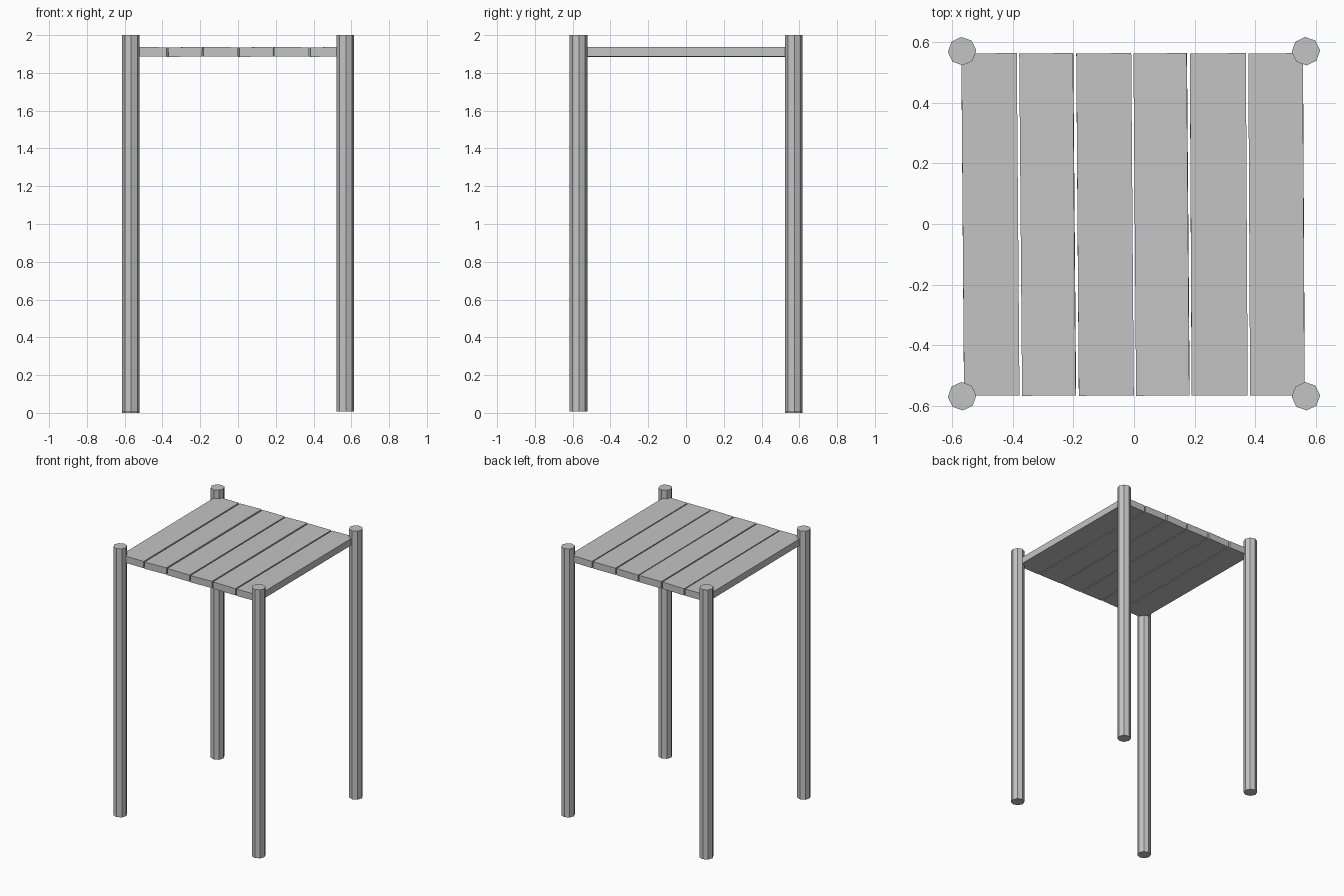
import bpy
from math import atan2, radians, pi, hypot

cube = bpy.data.objects.get("Cube")
if cube:
    bpy.data.objects.remove(cube, do_unlink=True)

grey = bpy.data.materials.new("plain grey")
grey.use_nodes = True
colour = (0.55, 0.55, 0.55, 1)
grey.diffuse_color = colour
grey.node_tree.nodes["Principled BSDF"].inputs["Base Color"].default_value = colour


def finish(name):
    obj = bpy.context.object
    obj.name = name
    obj.data.materials.append(grey)
    return obj


def post(name, x, y, bottom, top=2.0):
    bpy.ops.mesh.primitive_cylinder_add(
        vertices=8, radius=0.047, depth=top - bottom,
        location=(x, y, (top + bottom) / 2), rotation=(0, 0, radians(3)))
    finish(name)


def plank(name, front, back, roll):
    """Board whose left and right edges are given at the front and back."""
    y0, y1 = -0.567, 0.564
    front_mid, back_mid = sum(front) / 2, sum(back) / 2
    width = (front[1] - front[0] + back[1] - back[0]) / 2
    yaw = atan2(front_mid - back_mid, y1 - y0)
    bpy.ops.mesh.primitive_cube_add(
        size=1, location=((front_mid + back_mid) / 2, (y0 + y1) / 2, 1.911),
        rotation=(0, radians(roll), yaw))
    obj = finish(name)
    obj.scale = (width, hypot(y1 - y0, front_mid - back_mid), 0.05)


# Four octagonal posts, one reaching slightly lower
for side, x in (("left", 0.568), ("right", -0.568)):
    for end, y in (("front", -0.569), ("back", 0.571)):
        low = side == "right" and end == "back"
        post(f"{end}_{side}_post", x, y, 0.0 if low else 0.008)

# Six slightly crooked boards: front edges, back edges, roll
boards = [
    ((-0.562, -0.378), (-0.570, -0.388), 0.3),
    ((-0.368, -0.193), (-0.380, -0.200), -1.2),
    ((-0.183, 0.000), (-0.190, -0.010), 0.3),
    ((0.008, 0.183), (-0.002, 0.175), -1.2),
    ((0.190, 0.376), (0.185, 0.369), 0.3),
    ((0.385, 0.563), (0.377, 0.559), -0.8),
]
for i, (front, back, roll) in enumerate(boards, 1):
    plank(f"top_board_{i}", front, back, roll)
